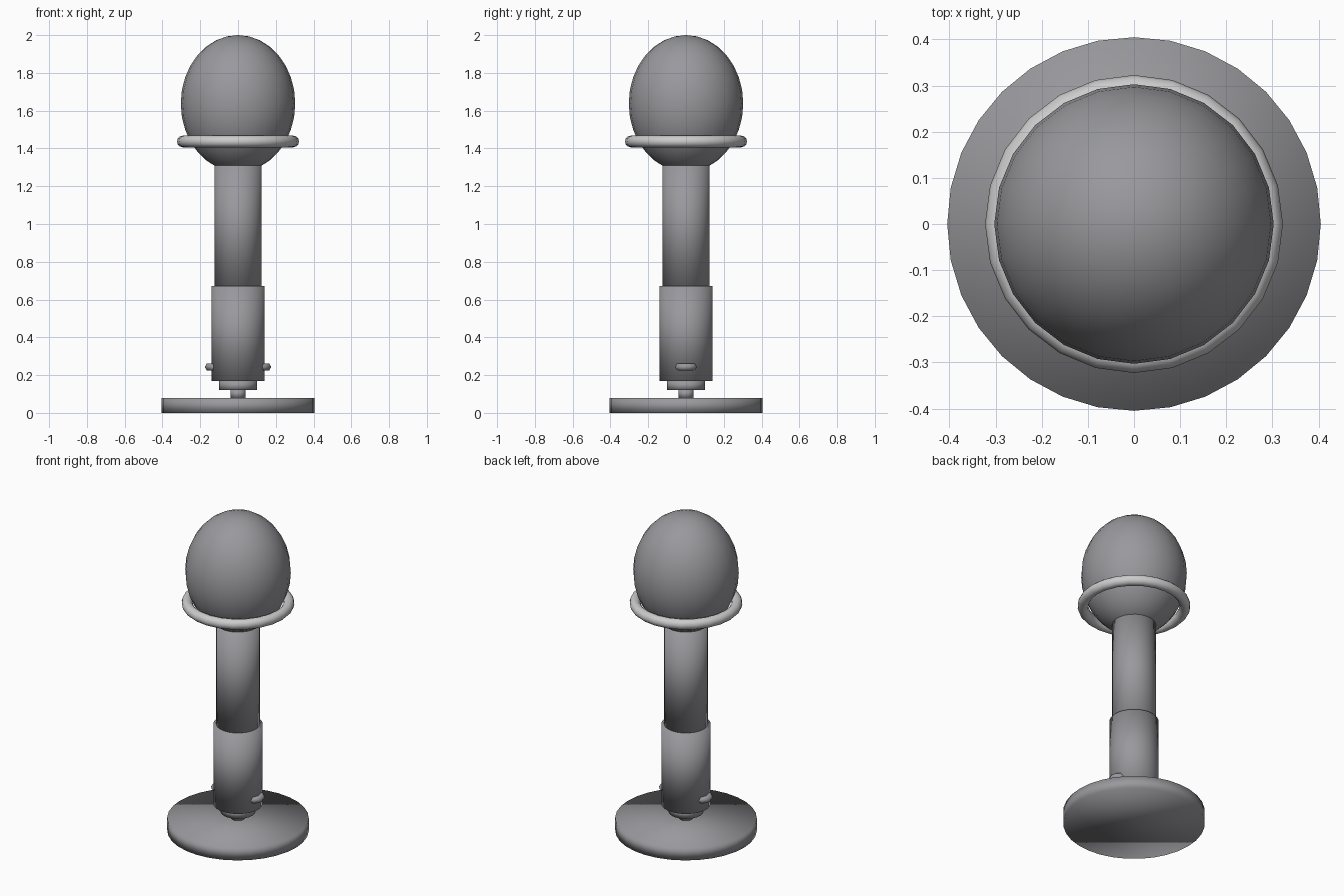
import bpy, bmesh, math

if "Cube" in bpy.data.objects:
    bpy.data.objects.remove(bpy.data.objects["Cube"])


def material(name, color):
    mat = bpy.data.materials.new(name)
    mat.diffuse_color = (*color, 1)
    mat.use_nodes = True
    mat.node_tree.nodes["Principled BSDF"].inputs["Base Color"].default_value = mat.diffuse_color
    return mat


DARK = material("dark_grey", (0.32, 0.32, 0.34))
PALE = material("pale_grey", (0.9, 0.9, 0.88))


def finish(bm, name, location=(0, 0, 0), mat=DARK):
    mesh = bpy.data.meshes.new(name)
    bmesh.ops.recalc_face_normals(bm, faces=bm.faces)
    for face in bm.faces:
        face.smooth = True          # softly shaded all over, caps included
    bm.to_mesh(mesh)
    bm.free()
    mesh.materials.append(mat)
    obj = bpy.data.objects.new(name, mesh)
    obj.location = location
    bpy.context.collection.objects.link(obj)
    return obj


def cylinder(name, radius, z0, z1, sides):
    bm = bmesh.new()
    bmesh.ops.create_cone(bm, cap_ends=True, segments=sides, radius1=radius,
                          radius2=radius, depth=z1 - z0)
    return finish(bm, name, (0, 0, (z0 + z1) / 2))


def torus(name, major, minor, location, major_sides, minor_sides, mat=DARK):
    bm = bmesh.new()
    rings = []
    for i in range(major_sides):
        a = 2 * math.pi * i / major_sides
        ring = []
        for j in range(minor_sides):
            b = 2 * math.pi * j / minor_sides
            r = major + minor * math.cos(b)
            ring.append(bm.verts.new((r * math.cos(a), r * math.sin(a),
                                      minor * math.sin(b))))
        rings.append(ring)
    for i in range(major_sides):
        p, q = rings[i], rings[(i + 1) % major_sides]
        for j in range(minor_sides):
            k = (j + 1) % minor_sides
            bm.faces.new((p[j], q[j], q[k], p[k]))
    return finish(bm, name, location, mat)


# Stand and stem
cylinder("base_disc", 0.405, 0.0, 0.08, 32)
cylinder("base_stud", 0.04, 0.08, 0.122, 16)
cylinder("lower_collar", 0.10, 0.12, 0.17, 24)
cylinder("grip_sleeve", 0.141, 0.17, 0.673, 32)
cylinder("shaft", 0.125, 0.65, 1.33, 32)

# Egg-shaped head
bm = bmesh.new()
bmesh.ops.create_uvsphere(bm, u_segments=24, v_segments=16, radius=0.303)
bmesh.ops.scale(bm, vec=(1, 1, 1.195), verts=bm.verts)
finish(bm, "head", (0, 0, 1.638))

# Pale band around the head
torus("head_band", 0.292, 0.031, (0, 0, 1.437), 24, 12, PALE)

# Small loops half sunk into both sides of the sleeve
for side, label in ((-1, "left"), (1, "right")):
    torus(label + "_loop", 0.04, 0.021, (side * 0.115, 0, 0.243), 12, 6)
